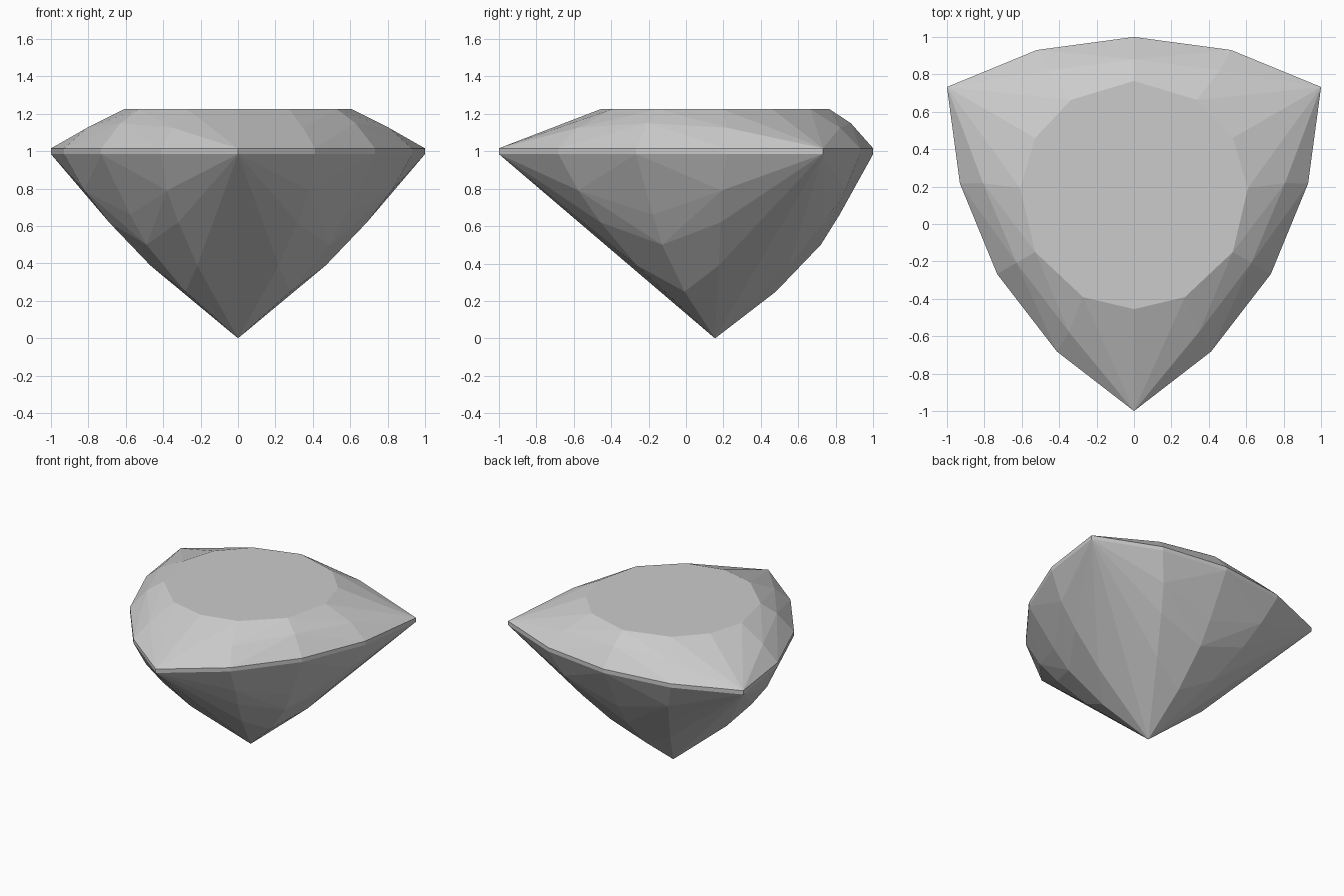
import bpy
import bmesh
from math import cos, sin, radians

cube = bpy.data.objects.get("Cube")
if cube:
    bpy.data.objects.remove(cube, do_unlink=True)

CENTRE_Y = 0.155
SIDE_STEP = 26.5

# Material
stone = bpy.data.materials.new("pale grey stone")
stone.use_nodes = True
grey = (0.6, 0.6, 0.6, 1)
stone.diffuse_color = grey
stone.node_tree.nodes["Principled BSDF"].inputs["Base Color"].default_value = grey

# Facet corners, as (degrees from a gem corner, radius, height)
third = []


def side_pair(radius, z, step=SIDE_STEP):
    third.extend([(step, radius, z), (-step, radius, z)])


# Girdle band: corner, two shoulders and side middle, lower and upper rim
for z in (0.985, 1.015):
    third.append((0, 1.155, z))
    side_pair(0.933, z, 26.2)
    third.append((60, 0.845, z))

# Table
third.append((0, 0.61, 1.225))
side_pair(0.61, 1.225)
third.append((60, 0.61, 1.225))

# Crown break between table and girdle
side_pair(0.81, 1.125, 25.5)
third.append((60, 0.725, 1.15))

# Pavilion steps down to the point
for radius, z in ((0.823, 0.79), (0.69, 0.62), (0.47, 0.39)):
    side_pair(radius, z, 27.5)
for radius, z in ((0.665, 0.66), (0.565, 0.5), (0.325, 0.25)):
    third.append((60, radius, z))

# Repeat the third around the axis and wrap flat facets over the points
bm = bmesh.new()
for turn in (-90, 30, 150):
    for angle, radius, z in third:
        a = radians(turn + angle)
        bm.verts.new((radius * cos(a), CENTRE_Y + radius * sin(a), z))
bm.verts.new((0, CENTRE_Y, 0))
hull = bmesh.ops.convex_hull(bm, input=bm.verts[:])
loose = [v for v in bm.verts if not v.link_faces]
bmesh.ops.delete(bm, geom=loose, context="VERTS")
bmesh.ops.dissolve_limit(bm, angle_limit=radians(1), verts=bm.verts[:], edges=bm.edges[:])
bmesh.ops.recalc_face_normals(bm, faces=bm.faces[:])

mesh = bpy.data.meshes.new("cut_gemstone")
bm.to_mesh(mesh)
bm.free()
mesh.materials.append(stone)
gem = bpy.data.objects.new("cut_gemstone", mesh)
bpy.context.collection.objects.link(gem)
